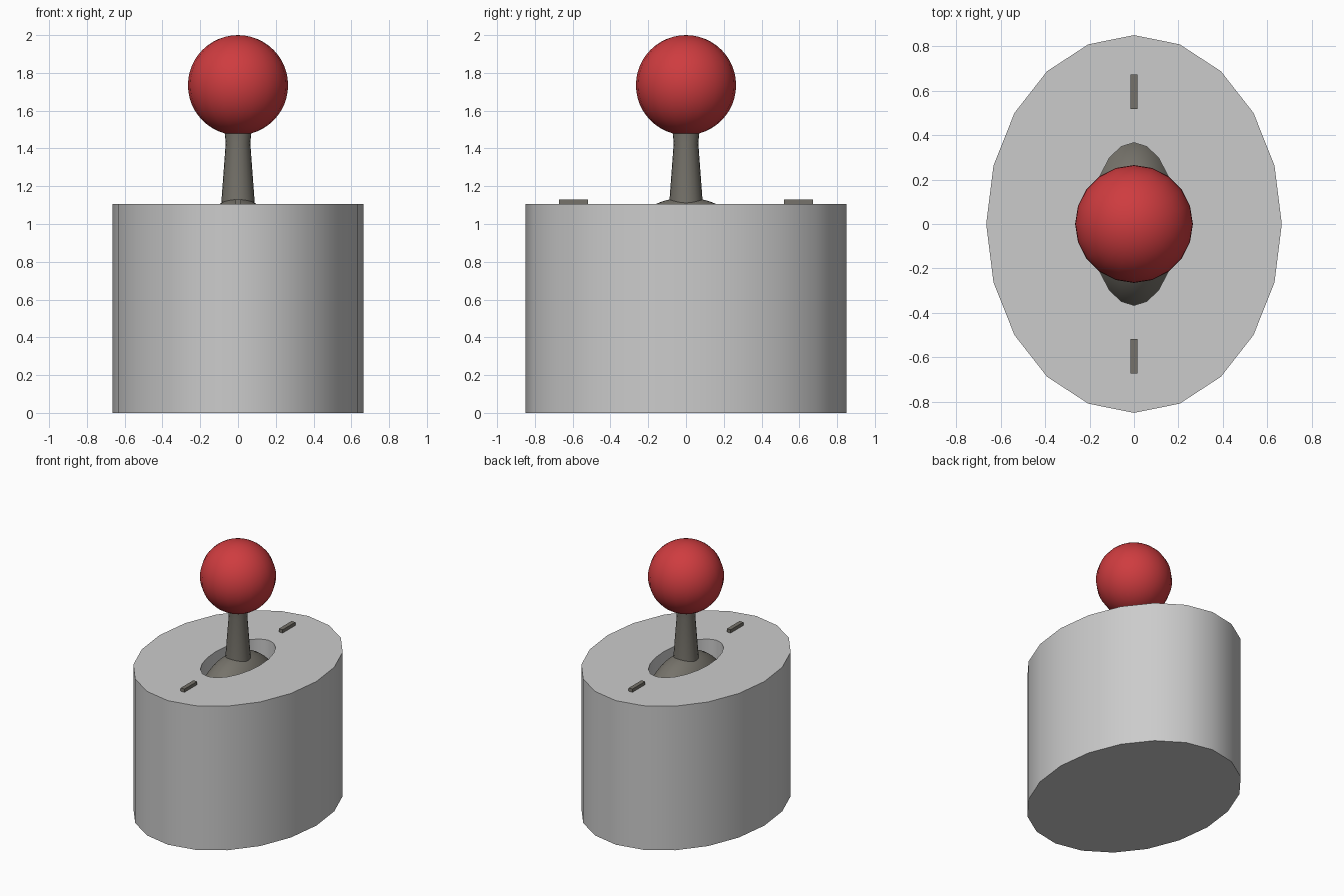
import bpy, bmesh, math

if "Cube" in bpy.data.objects:
    bpy.data.objects.remove(bpy.data.objects["Cube"])

SIDES = 20
TOP = 1.105


def material(name, color):
    mat = bpy.data.materials.new(name)
    mat.diffuse_color = (*color, 1)
    mat.use_nodes = True
    mat.node_tree.nodes["Principled BSDF"].inputs["Base Color"].default_value = mat.diffuse_color
    return mat


def finish(obj, mat=None, angle=35):
    if mat:
        obj.data.materials.append(mat)
    bpy.ops.object.select_all(action='DESELECT')
    obj.select_set(True)
    bpy.context.view_layer.objects.active = obj
    bpy.ops.object.shade_smooth_by_angle(angle=math.radians(angle))
    return obj


def stacked_rings(name, rings, mat=None):
    """Join elliptical rings (rx, ry, z) in order and cap both ends."""
    bm = bmesh.new()
    loops = []
    for rx, ry, z in rings:
        loops.append([bm.verts.new((rx * math.cos(a), ry * math.sin(a), z))
                      for a in (2 * math.pi * i / SIDES for i in range(SIDES))])
    for low, high in zip(loops, loops[1:]):
        for i in range(SIDES):
            j = (i + 1) % SIDES
            bm.faces.new((low[i], low[j], high[j], high[i]))
    bm.faces.new(loops[0][::-1])
    bm.faces.new(loops[-1])
    bmesh.ops.recalc_face_normals(bm, faces=bm.faces)
    mesh = bpy.data.meshes.new(name)
    bm.to_mesh(mesh)
    bm.free()
    obj = bpy.data.objects.new(name, mesh)
    bpy.context.collection.objects.link(obj)
    return finish(obj, mat)


red = material("red", (0.62, 0.045, 0.05))
metal = material("dark_metal", (0.18, 0.17, 0.145))

# Oval housing with an oval pocket in its top
stacked_rings("housing", [(0.665, 0.85, 0), (0.665, 0.85, TOP),
                          (0.19, 0.366, TOP), (0.19, 0.366, TOP - 0.3)])

# Domed pivot filling the pocket
dome_rings = []
for k in range(13):
    t = math.radians(90 * k / 12.5)
    dome_rings.append((0.25 * math.cos(t), 0.41 * math.cos(t), 0.72 + 0.42 * math.sin(t)))
stacked_rings("pivot_dome", dome_rings, metal)

# Tapered lever shaft
stacked_rings("lever_shaft", [(r, r, z) for r, z in
                              ((0.09, 1.08), (0.088, 1.12), (0.065, 1.43), (0.075, 1.52))], metal)

# Ball knob
bpy.ops.mesh.primitive_uv_sphere_add(segments=SIDES, ring_count=24, radius=0.265,
                                     location=(0, 0, 1.735))
knob = bpy.context.object
knob.name = "ball_knob"
finish(knob, red)

# Position marks at both ends of the pocket
for side, label in ((-1, "front"), (1, "back")):
    bpy.ops.mesh.primitive_cube_add(size=1, location=(0, side * 0.595, TOP + 0.005))
    mark = bpy.context.object
    mark.name = label + "_mark"
    mark.scale = (0.032, 0.154, 0.04)
    mark.data.materials.append(metal)
